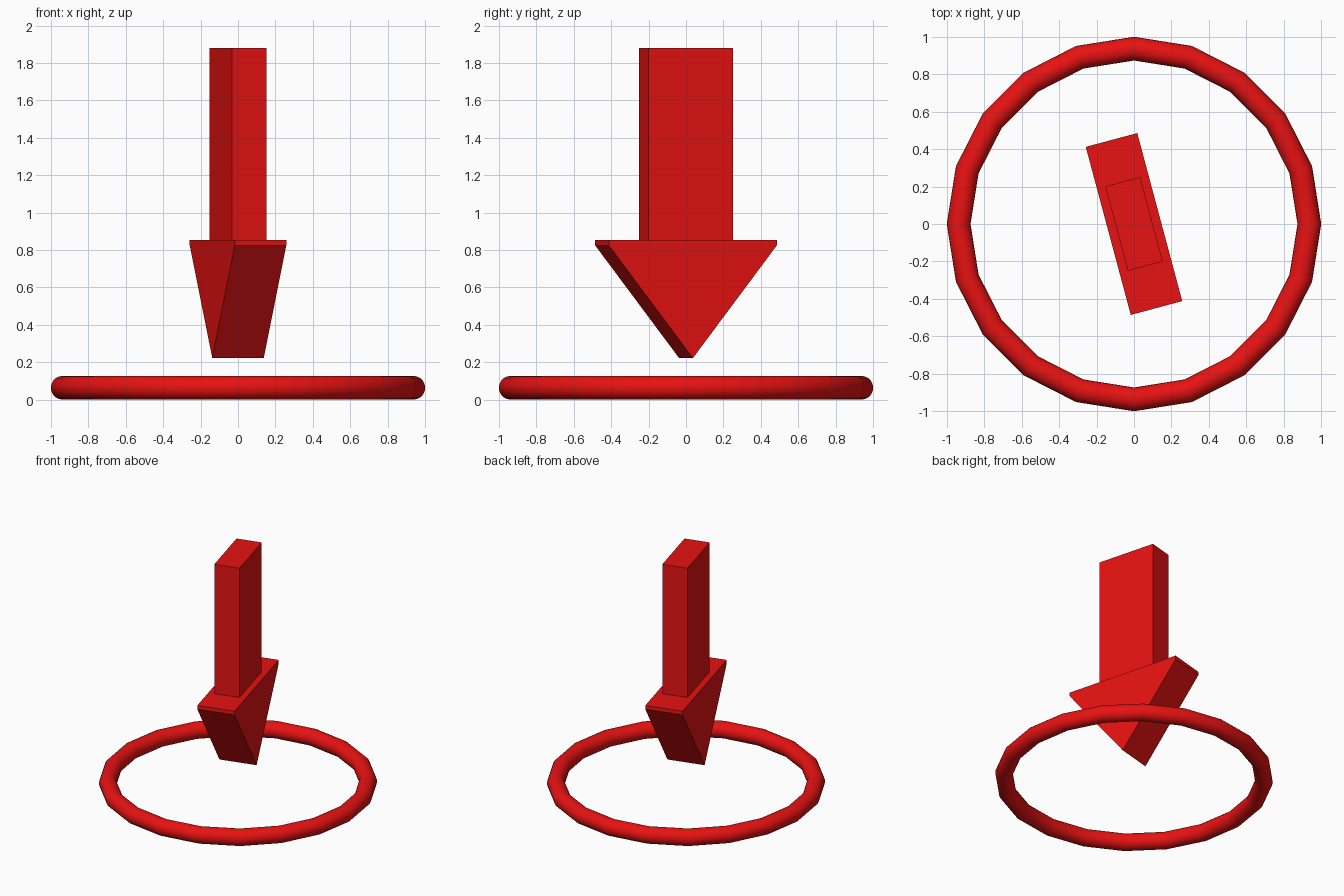
import bpy, bmesh
from math import radians, sin, cos, pi

if "Cube" in bpy.data.objects:
    bpy.data.objects.remove(bpy.data.objects["Cube"])

red = bpy.data.materials.new("red")
red.diffuse_color = (0.8, 0.006, 0.006, 1)
red.use_nodes = True
red.node_tree.nodes["Principled BSDF"].inputs["Base Color"].default_value = red.diffuse_color


def finish(name, bm, smooth=False):
    bmesh.ops.recalc_face_normals(bm, faces=bm.faces[:])
    for f in bm.faces:
        f.smooth = smooth
    me = bpy.data.meshes.new(name)
    bm.to_mesh(me)
    bm.free()
    me.materials.append(red)
    ob = bpy.data.objects.new(name, me)
    bpy.context.collection.objects.link(ob)
    return ob


def slab(name, outline, thickness, turn):
    """Extrude a (y, z) outline along x, centred, then turn it about z."""
    bm = bmesh.new()
    face = bm.faces.new([bm.verts.new((-thickness / 2, y, z)) for y, z in outline])
    ext = bmesh.ops.extrude_face_region(bm, geom=[face])["geom"]
    bmesh.ops.translate(bm, vec=(thickness, 0, 0),
                        verts=[v for v in ext if isinstance(v, bmesh.types.BMVert)])
    ob = finish(name, bm)
    ob.rotation_euler.z = turn
    return ob


def ring(name, major, minor, sides, section):
    """Torus resting on z = 0."""
    bm = bmesh.new()
    loops = []
    for i in range(sides):
        a = 2 * pi * i / sides
        loop = []
        for j in range(section):
            b = 2 * pi * j / section
            r = major + minor * cos(b)
            loop.append(bm.verts.new((r * cos(a), r * sin(a), minor + minor * sin(b))))
        loops.append(loop)
    for i in range(sides):
        p, q = loops[i], loops[(i + 1) % sides]
        for j in range(section):
            k = (j + 1) % section
            bm.faces.new((p[j], q[j], q[k], p[k]))
    return finish(name, bm, smooth=True)


# Low-poly ground ring
ring("ground_ring", 0.9375, 0.0635, 20, 20)

# Downward arrow, turned 15 degrees
turn = radians(15)
slab("arrow_head", [(0, 0.222), (0.465, 0.825), (0.465, 0.854),
                    (-0.465, 0.854), (-0.465, 0.825)], 0.285, turn)
slab("arrow_shaft", [(-0.2335, 0.854), (0.2335, 0.854),
                     (0.2335, 1.881), (-0.2335, 1.881)], 0.193, turn)
